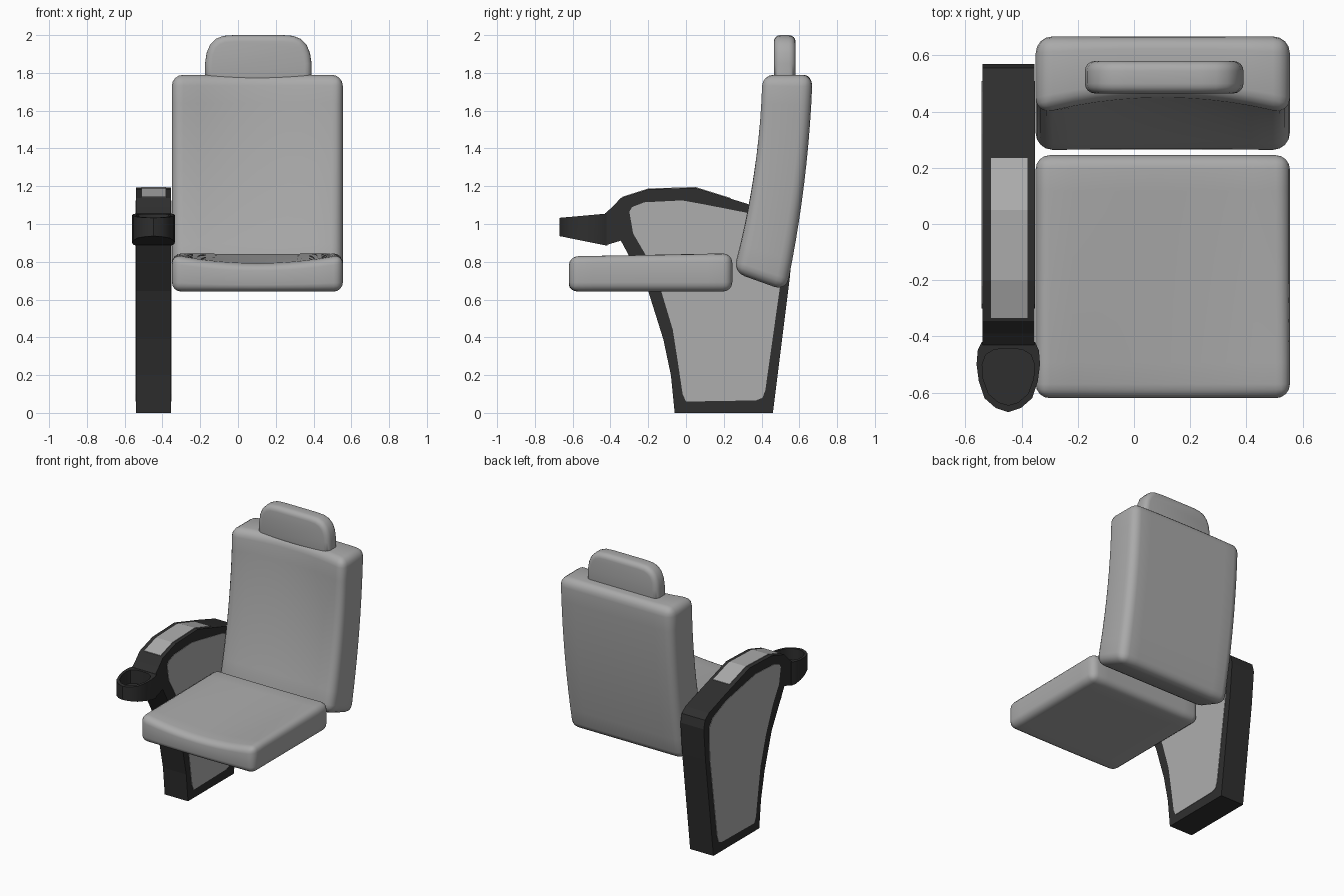
import bpy, bmesh, math
from mathutils import Vector

if "Cube" in bpy.data.objects:
    bpy.data.objects.remove(bpy.data.objects["Cube"])


def material(name, rgb):
    m = bpy.data.materials.new(name)
    m.diffuse_color = (*rgb, 1)
    m.use_nodes = True
    m.node_tree.nodes["Principled BSDF"].inputs["Base Color"].default_value = m.diffuse_color
    return m


FABRIC = material("grey fabric", (0.40, 0.40, 0.40))
PANEL = material("grey panel", (0.42, 0.42, 0.42))
BLACK = material("black plastic", (0.028, 0.028, 0.028))


def finish(name, bm, mat, angle=None):
    bmesh.ops.recalc_face_normals(bm, faces=bm.faces)
    me = bpy.data.meshes.new(name)
    bm.to_mesh(me)
    bm.free()
    ob = bpy.data.objects.new(name, me)
    bpy.context.collection.objects.link(ob)
    me.materials.append(mat)
    if angle is not None:
        bpy.ops.object.select_all(action='DESELECT')
        bpy.context.view_layer.objects.active = ob
        ob.select_set(True)
        bpy.ops.object.shade_smooth_by_angle(angle=math.radians(angle))
    return ob


def prism(name, pts, axis, lo, hi, mat, bevel=0, angle=None):
    """Extrude a profile along x (points are y,z) or y (points are x,z)."""
    bm = bmesh.new()
    place = (lambda p, d: (d, p[0], p[1])) if axis == 'x' else (lambda p, d: (p[0], d, p[1]))
    a = [bm.verts.new(place(p, lo)) for p in pts]
    b = [bm.verts.new(place(p, hi)) for p in pts]
    caps = [bm.faces.new(a), bm.faces.new(b)]
    for i in range(len(pts)):
        j = (i + 1) % len(pts)
        bm.faces.new((a[i], a[j], b[j], b[i]))
    bmesh.ops.recalc_face_normals(bm, faces=bm.faces)
    if bevel:
        edges = list({e for f in caps for e in f.edges})
        bmesh.ops.bevel(bm, geom=edges, offset=bevel, segments=4, profile=0.5, affect='EDGES')
    return finish(name, bm, mat, angle)


def cushion(name, size, r, shape, cuts=10):
    """Rounded box on unit coordinates, sliced and bent by a shape function."""
    bm = bmesh.new()
    bmesh.ops.create_cube(bm, size=1)
    for v in bm.verts:
        v.co = Vector([c * s for c, s in zip(v.co, size)])
    bmesh.ops.bevel(bm, geom=bm.edges[:], offset=r, segments=4, profile=0.5, affect='EDGES')
    for ax in range(3):
        no = Vector((0, 0, 0))
        no[ax] = 1
        n = cuts if size[ax] > 0.5 else 2
        for k in range(1, n):
            co = no * (size[ax] / 2 - r) * (2 * k / n - 1)
            bmesh.ops.bisect_plane(bm, geom=bm.verts[:] + bm.edges[:] + bm.faces[:],
                                   plane_co=co, plane_no=no)
    for v in bm.verts:
        v.co = shape(*[c / s + 0.5 for c, s in zip(v.co, size)])
    return finish(name, bm, FABRIC, 60)


X0, W = -0.35, 0.905


# Seat: the top dips in the middle towards the front
def seat_shape(u, v, w):
    dip = 0.05 * (1 - (2 * u - 1) ** 2) * (1 - v) * w
    return Vector((X0 + W * u, -0.62 + 0.865 * v, 0.642 + 0.203 * w - dip - 0.006 * (1 - v) * w))


cushion("seat", (W, 0.865, 0.203), 0.05, seat_shape)


# Backrest: leaning, curved, hollowed at the top front
def back_shape(u, v, t):
    fy, fz = 0.25 + 0.268 * t - 0.128 * t * t, 0.745 + 1.045 * t
    by, bz = 0.53 + 0.244 * t - 0.104 * t * t, 0.645 + 1.145 * t
    hollow = 0.065 * (1 - (2 * u - 1) ** 2) * (1 - v) * t
    return Vector((X0 + W * u, fy + (by - fy) * v + hollow, fz + (bz - fz) * v))


cushion("backrest", (W, 0.28, 1.1), 0.06, back_shape)

# Headrest
half = [(0.283, 1.75), (0.282, 1.85), (0.274, 1.905), (0.255, 1.95),
        (0.225, 1.98), (0.185, 1.996), (0.13, 2.0)]
cx = 0.1075
prism("headrest", [(cx + x, z) for x, z in half] + [(cx - x, z) for x, z in reversed(half)],
      'y', 0.465, 0.58, FABRIC, bevel=0.035, angle=50)

# Armrest stand
top = [(-0.345, 1.138), (-0.2, 1.184), (0.05, 1.192), (0.33, 1.105)]
stand = [(-0.06, 0), (-0.08, 0.2), (-0.12, 0.39), (-0.2, 0.645), (-0.345, 0.912),
         (-0.43, 0.886), (-0.43, 1.055), (-0.39, 1.09)] + top + \
        [(0.51, 1.045), (0.555, 1.01), (0.57, 0.95), (0.55, 0.72), (0.46, 0)]
prism("armrest_stand", stand, 'x', -0.54, -0.355, BLACK)

# Inlaid panels on both sides of the stand
panel = [(0.0, 0.06), (-0.018, 0.10), (-0.045, 0.28), (-0.07, 0.44), (-0.13, 0.64), (-0.21, 0.83),
         (-0.28, 0.95), (-0.30, 1.065), (-0.285, 1.09), (-0.22, 1.115), (-0.02, 1.125),
         (0.09, 1.105), (0.32, 1.06), (0.47, 0.995), (0.51, 0.94), (0.505, 0.72),
         (0.42, 0.12), (0.405, 0.08), (0.37, 0.066)]
prism("side_panels", panel, 'x', -0.543, -0.352, PANEL)

# Pad on top of the armrest
pad = [(-0.335, 1.141), top[1], top[2], (0.235, 1.1345)]
prism("armrest_pad", [(y, z + 0.004) for y, z in pad] + [(y, z - 0.004) for y, z in reversed(pad)],
      'x', -0.51, -0.38, PANEL)

# Cup holder: outer wall, rim, inner wall and floor
outer = [(0, -0.67), (0.045, -0.655), (0.085, -0.62), (0.105, -0.56),
         (0.113, -0.5), (0.109, -0.45), (0.095, -0.42), (0, -0.415)]
inner = [(0, -0.645), (0.035, -0.635), (0.07, -0.605), (0.09, -0.55),
         (0.093, -0.5), (0.08, -0.465), (0.05, -0.447), (0, -0.443)]


def rim_z(y):
    return 1.055 + 0.09 * (y + 0.42)


def base_z(y):
    return 0.886 - 0.2 * (y + 0.42)


bm = bmesh.new()
rings = []
for outline, height in ((outer, base_z), (outer, rim_z), (inner, rim_z), (inner, lambda y: 0.955)):
    loop = outline + [(-x, y) for x, y in outline[-2:0:-1]]
    rings.append([bm.verts.new((-0.4475 + x, y, height(y))) for x, y in loop])
for a, b in zip(rings, rings[1:]):
    for i in range(len(a)):
        j = (i + 1) % len(a)
        bm.faces.new((a[i], a[j], b[j], b[i]))
bm.faces.new(rings[0])
bm.faces.new(rings[-1])
finish("cup_holder", bm, BLACK, 35)
